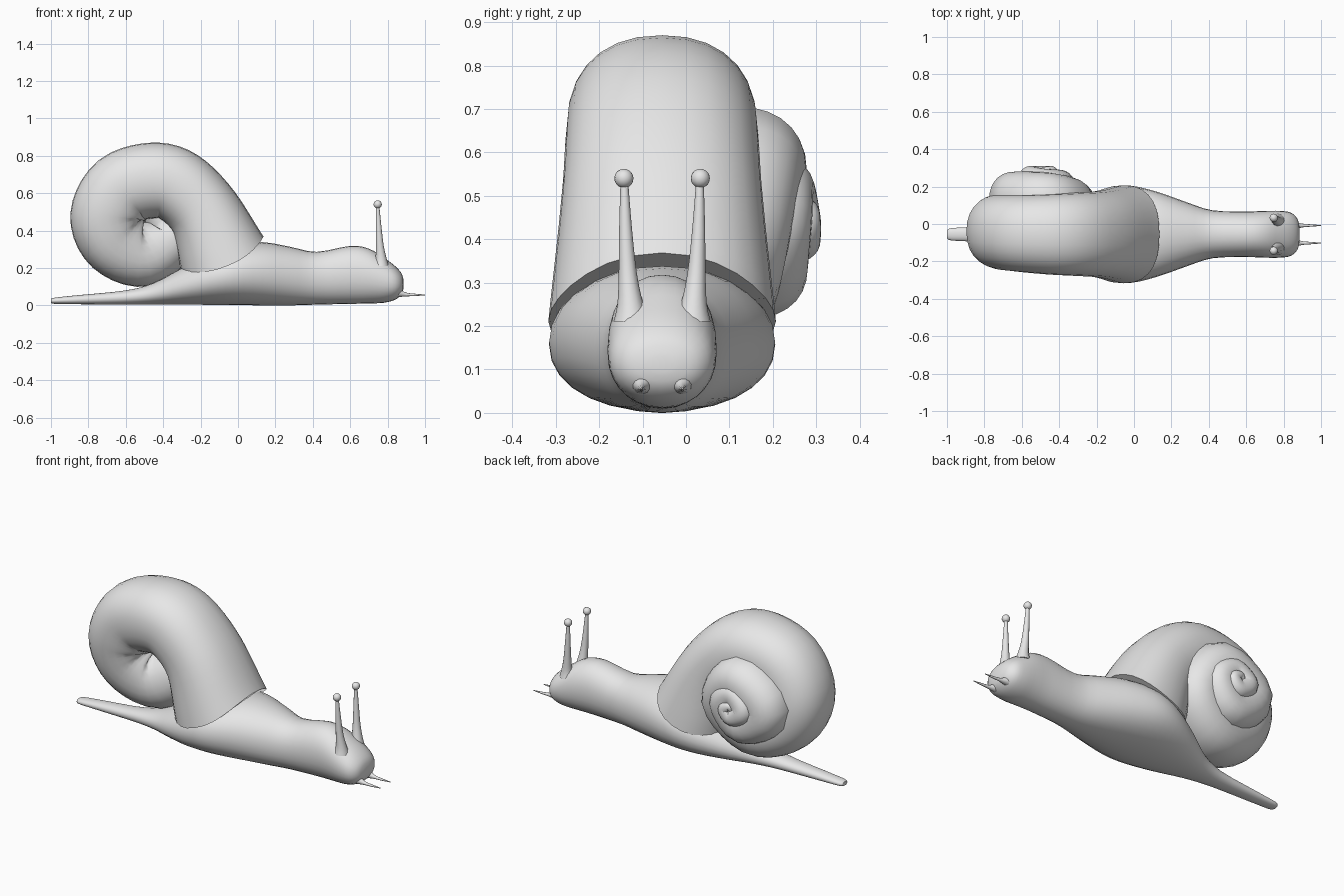
import bpy, bmesh, math
from mathutils import Vector

if "Cube" in bpy.data.objects:
    bpy.data.objects.remove(bpy.data.objects["Cube"])

MID = -0.055  # the body's symmetry plane in y

grey = bpy.data.materials.new("plain grey")
grey.diffuse_color = (0.8, 0.8, 0.8, 1)
grey.use_nodes = True
grey.node_tree.nodes["Principled BSDF"].inputs["Base Color"].default_value = grey.diffuse_color


def smooth_rows(rows, steps):
    """Catmull-Rom interpolation through rows of numbers."""
    out = []
    for i in range(len(rows) - 1):
        p0, p1 = rows[max(i - 1, 0)], rows[i]
        p2, p3 = rows[i + 1], rows[min(i + 2, len(rows) - 1)]
        for s in range(steps):
            t = s / steps
            out.append([0.5 * (2 * b + (c - a) * t + (2 * a - 5 * b + 4 * c - d) * t * t
                               + (3 * b - a - 3 * c + d) * t ** 3)
                        for a, b, c, d in zip(p0, p1, p2, p3)])
    out.append(list(rows[-1]))
    return out


def rounded(angle, power):
    """Point on a unit superellipse."""
    c, s = math.cos(angle), math.sin(angle)
    e = 2 / power
    return (math.copysign(abs(c) ** e, c), math.copysign(abs(s) ** e, s))


def loft(name, rings):
    """Skin a list of closed rings and cap both ends."""
    bm = bmesh.new()
    loops = [[bm.verts.new(p) for p in ring] for ring in rings]
    n = len(loops[0])
    for a, b in zip(loops, loops[1:]):
        for i in range(n):
            j = (i + 1) % n
            bm.faces.new((a[i], a[j], b[j], b[i]))
    bm.faces.new(loops[0])
    bm.faces.new(loops[-1])
    bmesh.ops.recalc_face_normals(bm, faces=bm.faces)
    mesh = bpy.data.meshes.new(name)
    bm.to_mesh(mesh)
    bm.free()
    obj = bpy.data.objects.new(name, mesh)
    bpy.context.collection.objects.link(obj)
    finish(obj)
    return obj


def finish(obj):
    obj.data.materials.append(grey)
    bpy.ops.object.select_all(action='DESELECT')
    obj.select_set(True)
    bpy.context.view_layer.objects.active = obj
    bpy.ops.object.shade_smooth_by_angle(angle=math.radians(50))


def stalk(name, rows, axis):
    """Round tapering stalk from rows of x, y, z, radius."""
    rings = []
    for x, y, z, r in smooth_rows(rows, 3):
        ring = []
        for k in range(12):
            u, v = r * math.cos(k * math.pi / 6), r * math.sin(k * math.pi / 6)
            ring.append((x + u, y + v, z) if axis == 'z' else (x, y + u, z + v))
        rings.append(ring)
    return loft(name, rings)


# Body: x, half width, bottom, top
body = [(-1, .022, .012, .035), (-.975, .033, .008, .042), (-.85, .040, .006, .055),
        (-.6, .058, .005, .08), (-.45, .10, .005, .12), (-.3, .18, .004, .2),
        (-.15, .245, .003, .28), (-.02, .26, .002, .325), (.13, .225, 0, .338),
        (.28, .172, 0, .313), (.42, .128, .004, .286), (.6, .122, .008, .318),
        (.7, .125, .01, .303), (.78, .125, .014, .255), (.84, .115, .03, .21),
        (.875, .08, .06, .17), (.886, .03, .095, .13)]
rings = []
for x, w, lo, hi in smooth_rows(body, 3):
    ring = []
    for k in range(28):
        c, s = rounded(k * math.tau / 28, 2.15)
        ring.append((x, MID + w * c, (lo + hi) / 2 + (hi - lo) / 2 * s))
    rings.append(ring)
loft("body", rings)

# Shell: centre x, y, z, radius in the coil plane, radius along y
coil = [(-.085, -.055, .28, .238, .262), (-.18, -.055, .495, .198, .232),
        (-.32, -.055, .635, .198, .222), (-.455, -.055, .668, .202, .215),
        (-.62, -.05, .62, .20, .205), (-.697, -.04, .475, .20, .20),
        (-.645, -.02, .335, .188, .19), (-.49, .02, .275, .172, .18),
        (-.345, .07, .40, .145, .17), (-.46, .11, .565, .143, .165),
        (-.635, .125, .45, .142, .155), (-.5, .145, .335, .118, .135),
        (-.405, .18, .44, .095, .11), (-.475, .20, .515, .075, .095),
        (-.55, .225, .45, .07, .085), (-.485, .24, .40, .055, .07),
        (-.445, .255, .44, .042, .055), (-.48, .265, .465, .03, .04),
        (-.50, .27, .445, .018, .025)]
path = smooth_rows(coil, 5)
rings = []
for i, (x, y, z, a, b) in enumerate(path):
    p, q = path[max(i - 1, 0)], path[min(i + 1, len(path) - 1)]
    tangent = Vector((q[0] - p[0], 0, q[2] - p[2])).normalized()
    outward = Vector((tangent.z, 0, -tangent.x))
    droop = 0.075 * max(0, 1 - i / 5)  # the lip hangs lower at its sides
    ring = []
    for k in range(28):
        c, s = rounded(k * math.tau / 28, 2.25)
        ring.append(Vector((x, y, z)) + outward * (a * c) + Vector((0, b * s, 0))
                    - tangent * (droop * s * s))
    rings.append(ring)
loft("shell", rings)

# Eye stalks, eyes and mouth feelers on both sides
for label, side in (("right", -1), ("left", 1)):
    def at(offset):
        return MID + side * offset

    stalk(label + "_eye_stalk", [(.765, at(.07), .21, .042), (.765, at(.073), .25, .03),
                                 (.758, at(.079), .32, .021), (.752, at(.084), .42, .015),
                                 (.747, at(.087), .53, .009)], 'z')
    bpy.ops.mesh.primitive_uv_sphere_add(segments=16, ring_count=10, radius=.022,
                                         location=(.747, at(.088), .54))
    eye = bpy.context.object
    eye.name = label + "_eye"
    finish(eye)
    stalk(label + "_mouth_feeler", [(.83, at(.045), .075, .034), (.868, at(.046), .065, .02),
                                    (.90, at(.047), .058, .01), (.95, at(.047), .056, .006),
                                    (1.0, at(.047), .056, .002)], 'x')
